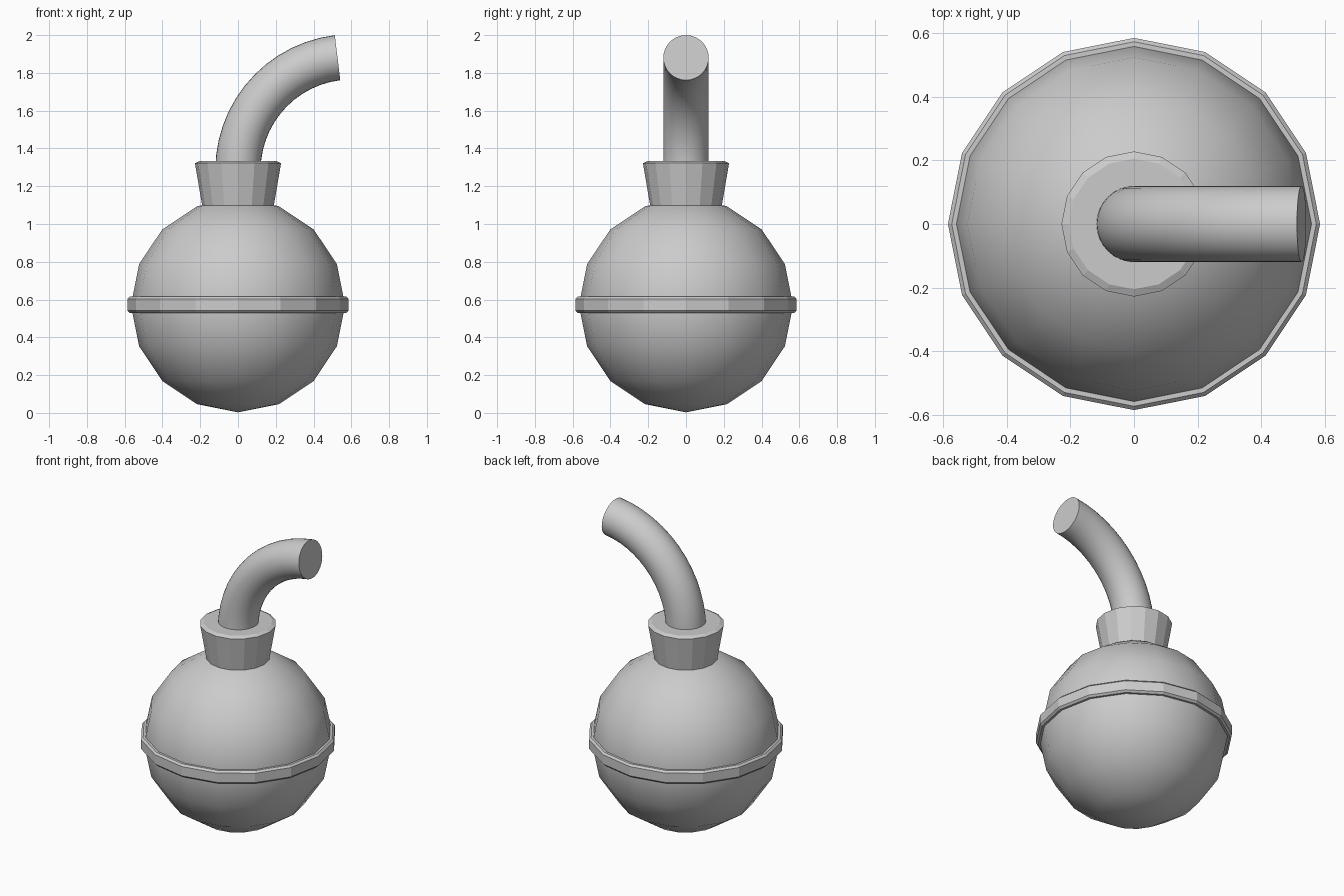
import bpy, bmesh, math

if "Cube" in bpy.data.objects:
    bpy.data.objects.remove(bpy.data.objects["Cube"])

SIDES = 16


def finish(bm, name, smooth=False):
    bmesh.ops.recalc_face_normals(bm, faces=bm.faces)
    mesh = bpy.data.meshes.new(name)
    bm.to_mesh(mesh)
    bm.free()
    obj = bpy.data.objects.new(name, mesh)
    bpy.context.collection.objects.link(obj)
    if smooth:
        bpy.ops.object.select_all(action='DESELECT')
        obj.select_set(True)
        bpy.context.view_layer.objects.active = obj
        bpy.ops.object.shade_smooth_by_angle(angle=math.radians(40))
    return obj


def skin(bm, rings):
    """Join successive closed rings of points and cap both ends."""
    loops = [[bm.verts.new(p) for p in ring] for ring in rings]
    for a, b in zip(loops, loops[1:]):
        n = len(a)
        for i in range(n):
            j = (i + 1) % n
            bm.faces.new((a[i], a[j], b[j], b[i]))
    bm.faces.new(loops[0][::-1])
    bm.faces.new(loops[-1])


def turned(name, profile):
    bm = bmesh.new()
    step = 2 * math.pi / SIDES
    skin(bm, [[(r * math.cos(i * step), r * math.sin(i * step), z)
               for i in range(SIDES)] for r, z in profile])
    return finish(bm, name)


# Round body
bm = bmesh.new()
bmesh.ops.create_uvsphere(bm, u_segments=SIDES, v_segments=8, radius=0.567)
bmesh.ops.translate(bm, verts=bm.verts, vec=(0, 0, 0.57))
finish(bm, "body", smooth=True)

# Chamfered band around the middle
turned("band", [(0.573, 0.53), (0.585, 0.542), (0.585, 0.603), (0.573, 0.615)])

# Flared neck with a chamfered rim
turned("neck", [(0.185, 1.07), (0.228, 1.322), (0.205, 1.333)])

# Bent fuse: a round section swept along an arc
R, TUBE, Z0 = 0.60, 0.12, 1.285
STEPS, ROUND = 13, 32
path = [(0.0, 1.20, 0.0)]
for k in range(STEPS + 1):
    a = math.radians(83) * k / STEPS
    path.append((R - R * math.cos(a), Z0 + R * math.sin(a), a))
rings = []
for px, pz, a in path:
    ring = []
    for i in range(ROUND):
        t = 2 * math.pi * i / ROUND
        u = TUBE * math.cos(t)
        ring.append((px + u * math.cos(a), TUBE * math.sin(t), pz - u * math.sin(a)))
    rings.append(ring)
bm = bmesh.new()
skin(bm, rings)
finish(bm, "fuse", smooth=True)
